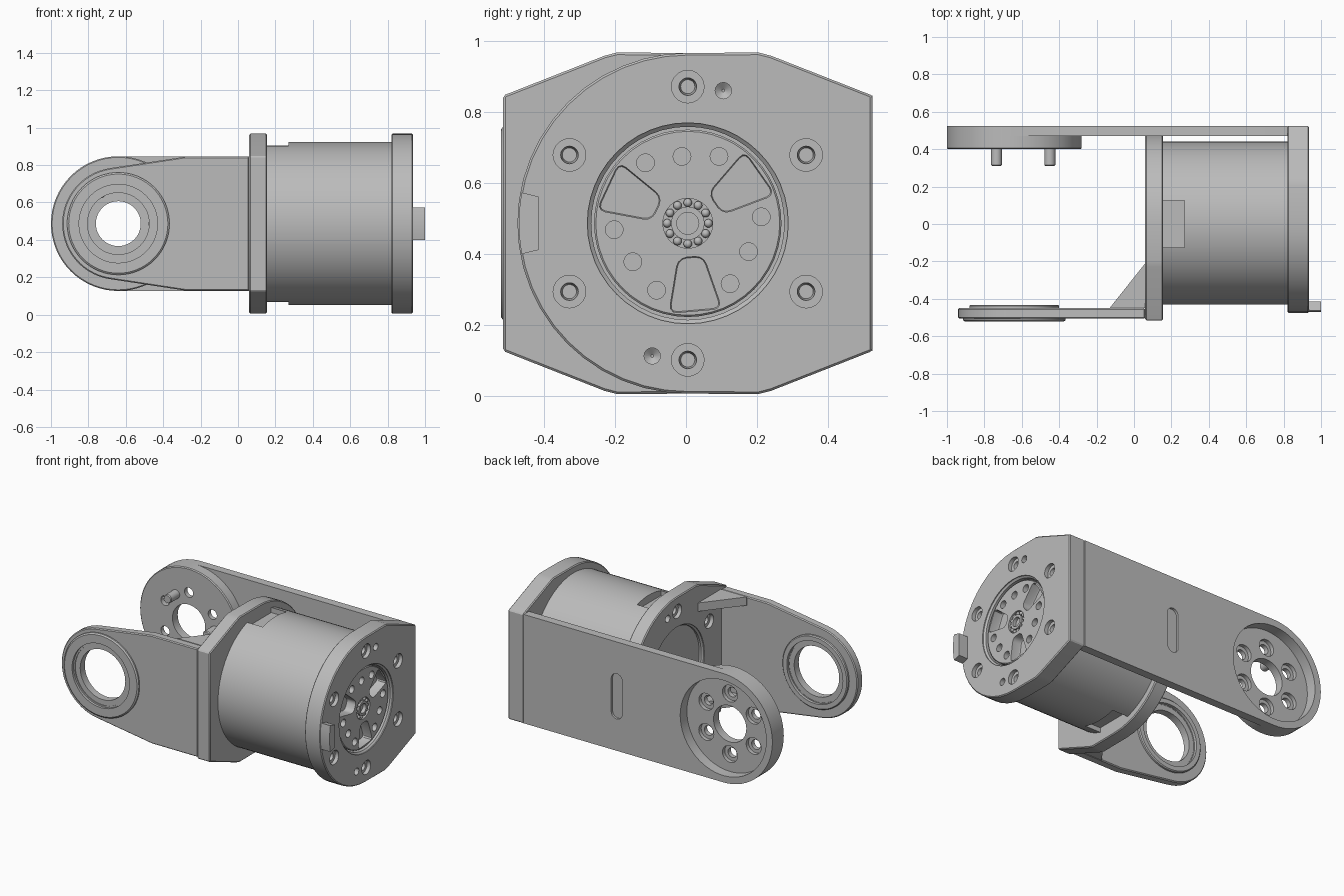
import bpy, bmesh, math

if "Cube" in bpy.data.objects:
    bpy.data.objects.remove(bpy.data.objects["Cube"])

grey = bpy.data.materials.new("grey metal")
grey.use_nodes = True
GREY = (0.5, 0.5, 0.5, 1)
grey.diffuse_color = GREY
grey.node_tree.nodes["Principled BSDF"].inputs["Base Color"].default_value = GREY

CY, CZ = 0.005, 0.487      # motor axis, along x
PX = -0.64                 # pivot axis, along y


def loft(name, axis, sections):
    """Solid through (points, t) sections stacked along the x or y axis."""
    bm = bmesh.new()
    rings = []
    for pts, t in sections:
        rings.append([bm.verts.new((t, u, v) if axis == "x" else (u, t, v)) for u, v in pts])
    for a, b in zip(rings, rings[1:]):
        for i in range(len(a)):
            j = (i + 1) % len(a)
            bm.faces.new((a[i], a[j], b[j], b[i]))
    bm.faces.new(rings[0])
    bm.faces.new(rings[-1])
    bmesh.ops.recalc_face_normals(bm, faces=bm.faces)
    mesh = bpy.data.meshes.new(name)
    bm.to_mesh(mesh)
    bm.free()
    mesh.materials.append(grey)
    ob = bpy.data.objects.new(name, mesh)
    bpy.context.collection.objects.link(ob)
    return ob


def prism(name, axis, pts, a, b):
    return loft(name, axis, [(pts, a), (pts, b)])


def arc(u, v, r, a0, a1, n):
    angles = [math.radians(a0 + (a1 - a0) * i / n) for i in range(n + 1)]
    return [(u + r * math.cos(a), v + r * math.sin(a)) for a in angles]


def polar(u, v, r, deg):
    return u + r * math.cos(math.radians(deg)), v + r * math.sin(math.radians(deg))


def turned(name, axis, centre, profile, n=48):
    """Stepped round solid from (radius, t) pairs."""
    return loft(name, axis, [(arc(*centre, r, 0, 360, n)[:-1], t) for r, t in profile])


def apply(ob, mod):
    bpy.context.view_layer.objects.active = ob
    bpy.ops.object.modifier_apply(modifier=mod.name)


def bevel(ob, width, segments=1):
    mod = ob.modifiers.new("bevel", "BEVEL")
    mod.width, mod.segments, mod.limit_method = width, segments, "ANGLE"
    apply(ob, mod)
    return ob


def cut(ob, *cutters):
    for c in cutters:
        c.hide_render = True
        mod = ob.modifiers.new("cut", "BOOLEAN")
        mod.operation, mod.solver, mod.object = "DIFFERENCE", "EXACT", c
        apply(ob, mod)
        bpy.data.objects.remove(c)


def end_outline(side):
    """Round on one side, clipped octagon on the other."""
    half = [(0.2, 0.481), (0.235, 0.472), (0.52, 0.36)]
    pts = arc(0, 0, 0.48, 90, 270, 24)
    pts += [(u, -v) for u, v in half] + [(u, v) for u, v in reversed(half)]
    return [(CY + side * u, CZ + v) for u, v in pts]


def screw_cutters(face, inward):
    """Six counterbored screw holes and two dowel holes around the motor axis."""
    out = []
    for k in range(6):
        out.append(turned("cutter", "x", polar(CY, CZ, 0.385, 30 + 60 * k),
                          [(0.046, face - inward * 0.02), (0.046, face + inward * 0.025),
                           (0.025, face + inward * 0.025), (0.02, face + inward * 0.07)], 20))
    for deg in (75, 255):
        out.append(turned("cutter", "x", polar(CY, CZ, 0.387, deg),
                          [(0.023, face - inward * 0.02), (0.023, face + inward * 0.03),
                           (0.004, face + inward * 0.045)], 16))
    return out


# Motor end cap and the middle mounting plate
for name, side, a, b, face, inward, depth in (
        ("end_cap", 1, 0.82, 0.935, 0.935, -1, 0.085),
        ("mounting_plate", -1, 0.06, 0.155, 0.06, 1, 0.03)):
    plate = bevel(prism(name, "x", end_outline(side), a, b), 0.006)
    cut(plate, turned("cutter", "x", (CY, CZ),
                      [(0.283, face - inward * 0.02), (0.283, face + inward * 0.006),
                       (0.272, face + inward * 0.016), (0.272, face + inward * depth)]),
        *screw_cutters(face, inward))

# Motor body with a shallow window above and below
body = turned("motor_body", "x", (CY, CZ), [(0.436, 0.155), (0.436, 0.82)], 96)
for s in (1, -1):
    pts = [(-0.125, CZ + s * 0.385), (0.125, CZ + s * 0.385), (0.125, CZ + s * 0.5), (-0.125, CZ + s * 0.5)]
    cut(body, prism("cutter", "x", pts, 0.1, 0.27))

# Output rotor with bolt holes, windows and a central bearing
rotor = bevel(turned("rotor", "x", (CY, CZ), [(0.264, 0.84), (0.264, 0.913)]), 0.005)
for base in (95, 215, 335):
    for deg, r in ((-30, 0.208), (0, 0.189), (30, 0.208)):
        cut(rotor, turned("cutter", "x", polar(CY, CZ, r, base + deg), [(0.025, 0.87), (0.025, 0.95)], 18))
    a = math.radians(base + 60)
    trapezoid = [(0.095, -0.036), (0.248, -0.075), (0.248, 0.075), (0.095, 0.036)]
    pts = [(CY + u * math.cos(a) - v * math.sin(a), CZ + u * math.sin(a) + v * math.cos(a))
           for u, v in trapezoid]
    cut(rotor, bevel(prism("cutter", "x", pts, 0.835, 0.99), 0.024, 3))
cut(rotor, turned("cutter", "x", (CY, CZ), [(0.07, 0.89), (0.07, 0.95)]))
hub = turned("bearing_hub", "x", (CY, CZ), [(0.047, 0.88), (0.047, 0.913)], 32)
cut(hub, turned("cutter", "x", (CY, CZ), [(0.031, 0.89), (0.031, 0.95)], 24))
for k in range(12):
    y, z = polar(CY, CZ, 0.058, 30 * k)
    bpy.ops.mesh.primitive_uv_sphere_add(segments=12, ring_count=8, radius=0.012, location=(0.898, y, z))
    ball = bpy.context.object
    ball.name = f"bearing_ball_{k + 1}"
    ball.data.materials.append(grey)

# Locating tab on the end cap
prism("locating_tab", "x", arc(CY, CZ, 0.476, 169.5, 190.5, 6)
      + [(-0.415, CZ - 0.075), (-0.415, CZ + 0.075)], 0.925, 1.0)


# Back arm: long plate, thick pivot disc, recess, bolt holes and slot
def pivot_cutter(profile, n=48, at=(PX, CZ)):
    return turned("cutter", "y", at, profile, n)


pts = arc(PX, CZ, 0.36, 90, 270, 32) + [(0.82, CZ - 0.36), (0.82, CZ + 0.36)]
arm = prism("back_arm", "y", pts, 0.47, 0.525)
cut(arm, pivot_cutter([(0.315, 0.4), (0.315, 0.6)], 64),
    prism("cutter", "y", arc(0.14, CZ + 0.11, 0.04, 0, 180, 10)
          + arc(0.14, CZ - 0.11, 0.04, 180, 360, 10), 0.51, 0.6))
disc = turned("pivot_disc", "y", (PX, CZ), [(0.354, 0.4), (0.36, 0.406), (0.36, 0.47)], 64)
cut(disc, pivot_cutter([(0.315, 0.455), (0.315, 0.6)], 64),
    pivot_cutter([(0.12, 0.3), (0.12, 0.6)]))
for k in range(6):
    at = polar(PX, CZ, 0.2, 30 + 60 * k)
    cut(disc, pivot_cutter([(0.032, 0.3), (0.032, 0.43), (0.055, 0.43), (0.055, 0.6)], 20, at))

# Two pins on the inner face of the disc
for i, deg in enumerate((0, 120)):
    turned(f"dowel_pin_{i + 1}", "y", polar(PX, CZ, 0.19, deg),
           [(0.024, 0.31), (0.029, 0.316), (0.029, 0.41)], 20)

# Front arm: tapered plate with a bearing seat
pts = arc(PX, CZ, 0.3, 98, 262, 28)
pts += [(-0.28, CZ - 0.358), (0.06, CZ - 0.358), (0.06, CZ + 0.358), (-0.28, CZ + 0.358)]
front = bevel(prism("front_arm", "y", pts, -0.505, -0.45), 0.006)
cut(front, pivot_cutter([(0.2, -0.6), (0.2, -0.4)]))
seat = turned("bearing_seat", "y", (PX, CZ),
              [(0.265, -0.521), (0.274, -0.514), (0.274, -0.48), (0.24, -0.48),
               (0.24, -0.438), (0.234, -0.432)], 64)
cut(seat, pivot_cutter([(0.21, -0.6), (0.21, -0.5), (0.165, -0.5), (0.165, -0.452),
                        (0.205, -0.452), (0.205, -0.4)]))

# Corner braces at the top and bottom of the front arm
for name, z in (("upper_brace", CZ + 0.33), ("lower_brace", CZ - 0.33)):
    brace = prism(name, "x", [(-0.45, z - 0.028), (-0.21, z - 0.028), (-0.21, z + 0.028), (-0.45, z + 0.028)],
                  -0.13, 0.06)
    for v in brace.data.vertices:
        if v.co.x < 0 and v.co.y > -0.3:
            v.co.y = -0.449

# Smooth round surfaces, keep edges sharp
for ob in bpy.context.scene.objects:
    ob.select_set(ob.type == "MESH")
bpy.ops.object.shade_smooth_by_angle(angle=math.radians(30))
